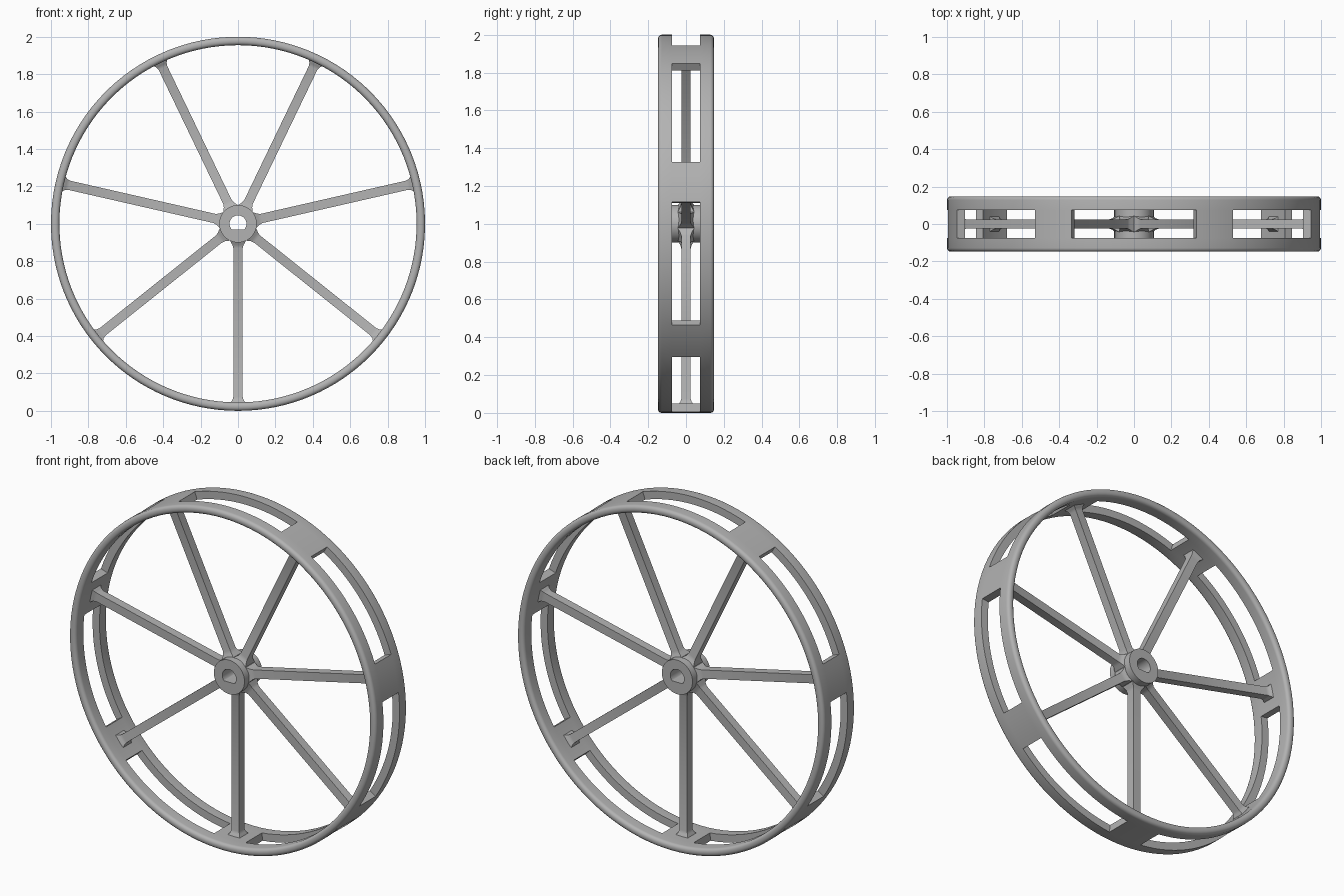
import bpy, bmesh, math
from mathutils import Vector

cube = bpy.data.objects.get("Cube")
if cube:
    bpy.data.objects.remove(cube)

COUNT = 7                      # spokes, bridges and windows
STEP = math.tau / COUNT
START = -math.pi / 2           # first spoke points straight down

grey = bpy.data.materials.new("grey_metal")
grey.use_nodes = True
grey.diffuse_color = (0.45, 0.45, 0.45, 1)
grey.node_tree.nodes["Principled BSDF"].inputs["Base Color"].default_value = grey.diffuse_color


def polar(radius, angle, y):
    """Point on the wheel, whose axle lies along y at height 1."""
    return Vector((radius * math.cos(angle), y, 1 + radius * math.sin(angle)))


def finish(name, bm, sharp=35):
    bmesh.ops.remove_doubles(bm, verts=bm.verts, dist=1e-5)
    bmesh.ops.recalc_face_normals(bm, faces=bm.faces)
    mesh = bpy.data.meshes.new(name)
    bm.to_mesh(mesh)
    bm.free()
    mesh.materials.append(grey)
    obj = bpy.data.objects.new(name, mesh)
    bpy.context.collection.objects.link(obj)
    bpy.ops.object.select_all(action="DESELECT")
    obj.select_set(True)
    bpy.context.view_layer.objects.active = obj
    bpy.ops.object.shade_smooth_by_angle(angle=math.radians(sharp))
    return obj


def make_rim():
    outer, inner, half, slot, fillet = 1.0, 0.955, 0.148, 0.075, 0.02
    # Half section from the slot's outer edge round to its inner edge
    section = [(outer, slot)]
    for base, centre in ((0, outer - fillet), (90, inner + fillet)):
        for i in range(6):
            a = math.radians(base + 18 * i)
            section.append((centre + fillet * math.cos(a), half - fillet + fillet * math.sin(a)))
    section.append((inner, slot))

    # Angles are split finely, with exact cuts where bridges start and end
    bridge, bridge_cuts, window_cuts = math.radians(6.2), 4, 14
    angles = []
    for k in range(COUNT):
        a = START + k * STEP
        angles += [(a - bridge + 2 * bridge * i / bridge_cuts, True) for i in range(bridge_cuts)]
        angles += [(a + bridge + (STEP - 2 * bridge) * i / window_cuts, False) for i in range(window_cuts)]

    bm = bmesh.new()
    rings = [[[bm.verts.new(polar(r, a, side * y)) for r, y in section] for side in (-1, 1)]
             for a, _ in angles]
    for i, (_, solid) in enumerate(angles):
        here, after = rings[i], rings[(i + 1) % len(rings)]
        for s in (0, 1):
            for j in range(len(section) - 1):
                bm.faces.new((here[s][j], here[s][j + 1], after[s][j + 1], after[s][j]))
            if not solid:
                bm.faces.new((here[s][-1], here[s][0], after[s][0], after[s][-1]))
        if solid:
            for j in (0, -1):
                bm.faces.new((here[0][j], here[1][j], after[1][j], after[0][j]))
        # Wall closing the end of each window
        if solid != angles[i - 1][1]:
            bm.faces.new((here[0][0], here[1][0], here[1][-1], here[0][-1]))
    finish("rim", bm)


def make_hub():
    radius, bore, half, flat, sides = 0.1, 0.045, 0.082, -0.03, 56
    bm = bmesh.new()
    rings = []
    for i in range(sides):
        a = math.tau * i / sides
        # The bore has one flat along its bottom
        hole = Vector((bore * math.cos(a), 0, 1 + max(bore * math.sin(a), flat)))
        ring = []
        for y in (-half, half):
            ring.append(bm.verts.new(polar(radius, a, y)))
            ring.append(bm.verts.new(hole + Vector((0, y, 0))))
        rings.append(ring)
    for i, p in enumerate(rings):
        q = rings[(i + 1) % sides]
        for a, b in ((0, 1), (1, 3), (3, 2), (2, 0)):
            bm.faces.new((p[a], p[b], q[b], q[a]))
    finish("hub", bm)


def make_spoke(index):
    angle = START + index * STEP
    along = Vector((math.cos(angle), 0, math.sin(angle)))
    across = Vector((-along.z, 0, along.x))
    depth = Vector((0, 1, 0))
    # Square bar, flared where it meets the hub and the rim
    stations = ((0.085, 0.045), (0.1, 0.038), (0.112, 0.03), (0.13, 0.025),
                (0.925, 0.025), (0.942, 0.03), (0.952, 0.038), (0.97, 0.045))
    bm = bmesh.new()
    rings = []
    for r, h in stations:
        centre = Vector((0, 0, 1)) + along * r
        rings.append([bm.verts.new(centre + across * h * u + depth * h * v)
                      for u, v in ((-1, -1), (1, -1), (1, 1), (-1, 1))])
    for p, q in zip(rings, rings[1:]):
        for j in range(4):
            k = (j + 1) % 4
            bm.faces.new((p[j], p[k], q[k], q[j]))
    bm.faces.new(rings[0])
    bm.faces.new(rings[-1])
    finish(f"spoke_{index + 1}", bm)


make_rim()
make_hub()
for n in range(COUNT):
    make_spoke(n)
